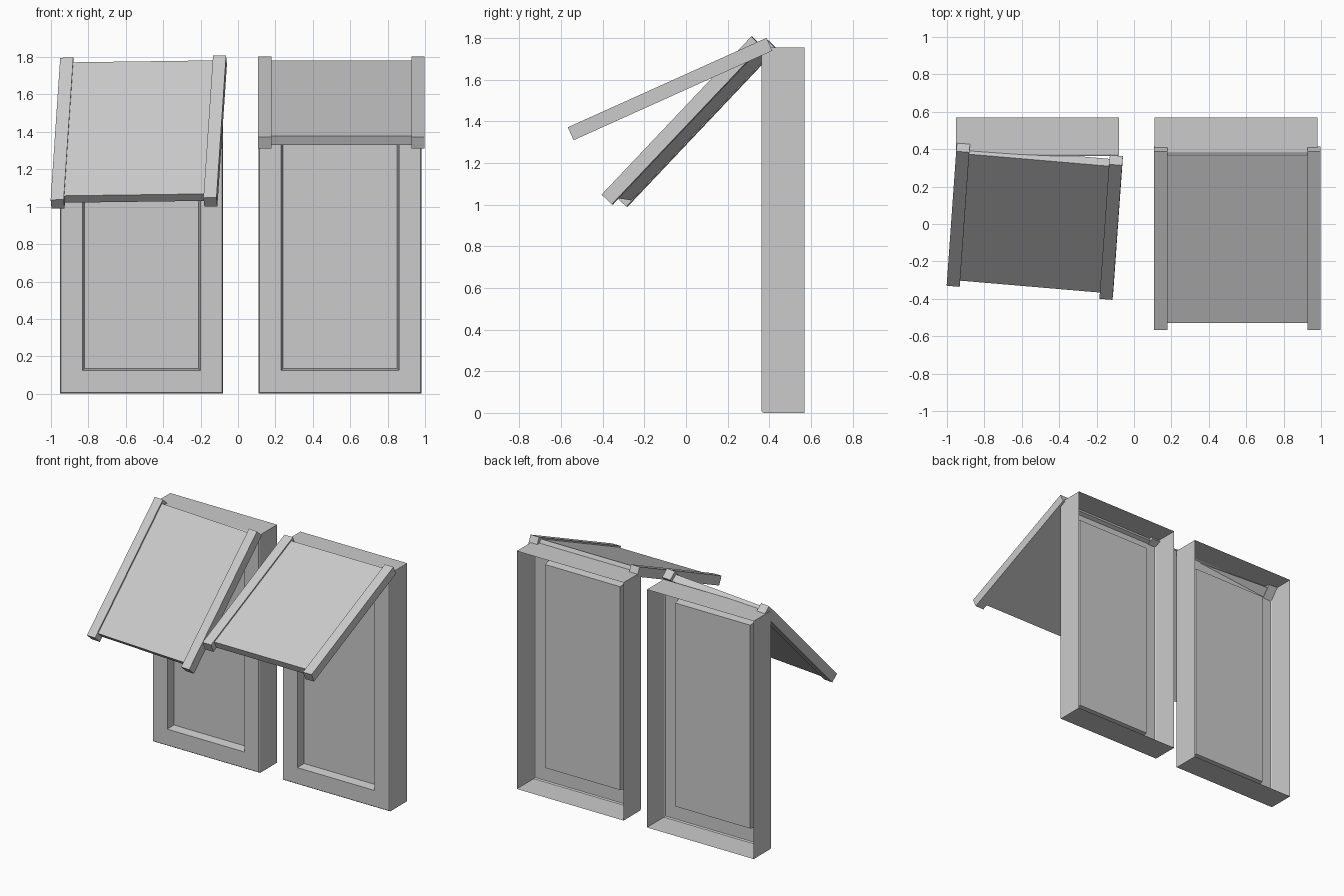
import bpy, bmesh
from mathutils import Matrix, Vector

cube = bpy.data.objects.get("Cube")
if cube:
    bpy.data.objects.remove(cube, do_unlink=True)

grey = bpy.data.materials.new("plain grey")
grey.use_nodes = True
colour = (0.6, 0.6, 0.6, 1)
grey.diffuse_color = colour
grey.node_tree.nodes["Principled BSDF"].inputs["Base Color"].default_value = colour


def make_object(name, bm, matrix=None):
    bmesh.ops.recalc_face_normals(bm, faces=bm.faces)
    mesh = bpy.data.meshes.new(name)
    bm.to_mesh(mesh)
    bm.free()
    mesh.materials.append(grey)
    obj = bpy.data.objects.new(name, mesh)
    if matrix:
        obj.matrix_world = matrix
    bpy.context.collection.objects.link(obj)
    return obj


def window(name, cx):
    """Thin shell open at the back, with a recessed pane, from nested rectangles."""
    # half width, bottom, top, y
    rings = [
        (0.436, 0.0, 1.755, 0.57),
        (0.436, 0.0, 1.755, 0.372),
        (0.431, 0.007, 1.75, 0.363),
        (0.315, 0.125, 1.645, 0.363),
        (0.305, 0.135, 1.635, 0.425),
    ]
    bm = bmesh.new()
    last = None
    for w, lo, hi, y in rings:
        ring = [bm.verts.new((cx + sx * w, y, z))
                for sx, z in ((-1, lo), (1, lo), (1, hi), (-1, hi))]
        if last:
            for i in range(4):
                j = (i + 1) % 4
                bm.faces.new((last[i], last[j], ring[j], ring[i]))
        last = ring
    bm.faces.new(last)
    obj = make_object(name, bm)
    # make the pane face the front
    if obj.data.polygons[-1].normal.y > 0:
        obj.data.flip_normals()


def slab(name, lo, hi, matrix):
    lo, hi = Vector(lo), Vector(hi)
    bm = bmesh.new()
    bmesh.ops.create_cube(bm, size=1)
    bmesh.ops.scale(bm, vec=hi - lo, verts=bm.verts)
    bmesh.ops.translate(bm, vec=(lo + hi) / 2, verts=bm.verts)
    make_object(name, bm, matrix)


def awning(side, origin, across, up_slope):
    """Sloping panel held between two rails, laid out in its own tilted axes."""
    x = Vector(across).normalized()
    s = Vector(up_slope)
    s = (s - x * s.dot(x)).normalized()
    matrix = Matrix((x, s, x.cross(s))).transposed().to_4x4()
    matrix.translation = origin
    width, rail, length = 0.89, 0.07, 1.047
    slab(side + "_awning_rail_right", (0, 0, 0), (rail, length, 0.068), matrix)
    slab(side + "_awning_rail_left", (width - rail, 0, 0), (width, length, 0.068), matrix)
    slab(side + "_awning_panel", (rail, 0.038, 0.004), (width - rail, 1.022, 0.058), matrix)


# Window frames
window("right_window_frame", -0.516)
window("left_window_frame", 0.546)

# Awnings: the right one hangs lower and slightly askew
awning("left", (0.108, -0.54, 1.31), (1, 0, 0), (0, 0.955, 0.43))
awning("right", (-0.997, -0.281, 0.99), (0.82, -0.07, 0.011), (0.05, 0.715, 0.755))
